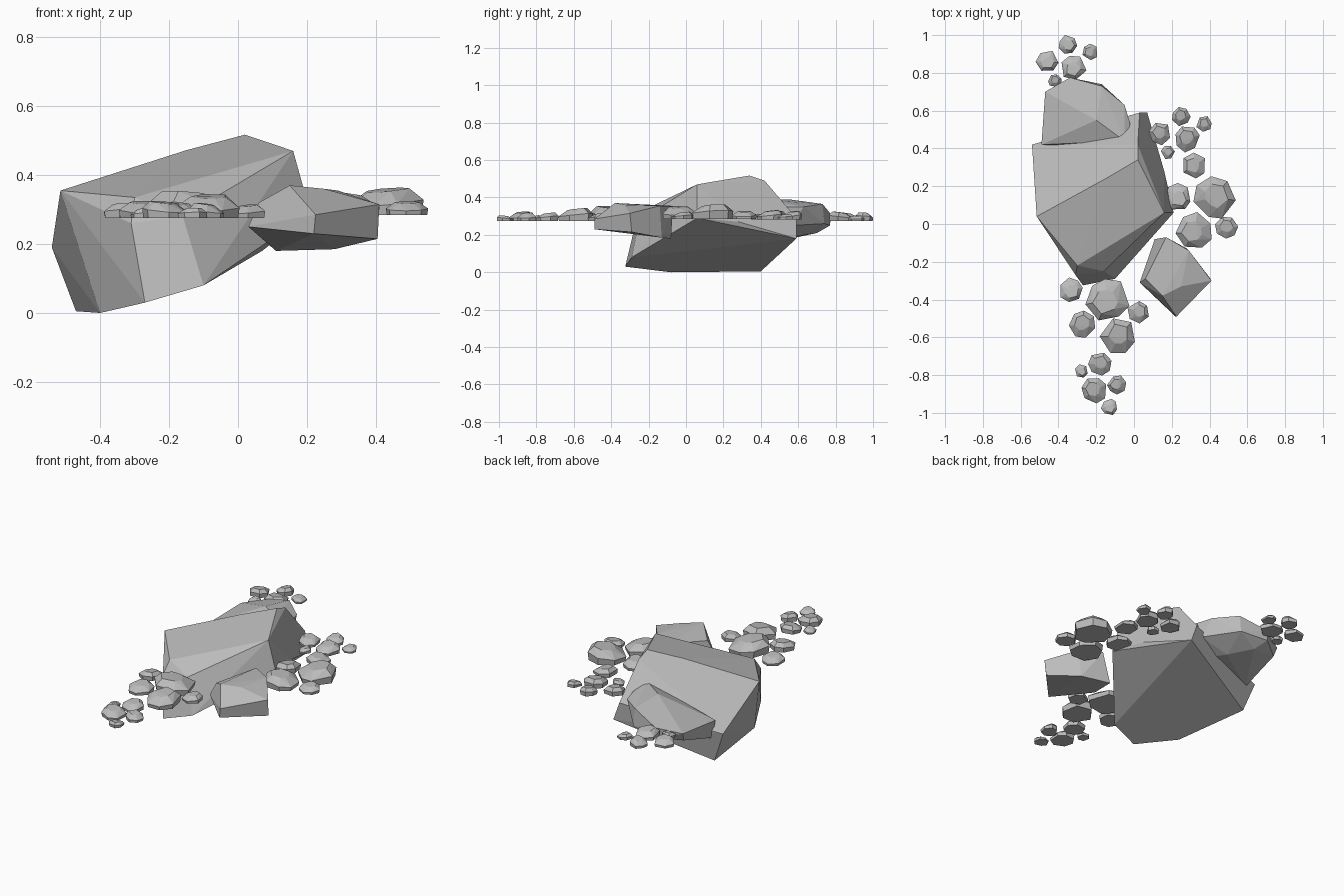
import bpy, bmesh, math, random
from mathutils import Vector, Matrix

random.seed(4)

cube = bpy.data.objects.get("Cube")
if cube:
    bpy.data.objects.remove(cube, do_unlink=True)

stone = bpy.data.materials.new("stone_grey")
stone.use_nodes = True
grey = (0.5, 0.5, 0.5, 1.0)
stone.diffuse_color = grey
stone.node_tree.nodes["Principled BSDF"].inputs["Base Color"].default_value = grey


def hull_rock(name, points):
    """Faceted rock: the convex hull of its corner points."""
    bm = bmesh.new()
    for point in points:
        bm.verts.new(point)
    result = bmesh.ops.convex_hull(bm, input=bm.verts)
    unused = set(result["geom_interior"]) | set(result["geom_unused"])
    bmesh.ops.delete(bm, geom=[g for g in unused if isinstance(g, bmesh.types.BMVert)],
                     context="VERTS")
    bmesh.ops.dissolve_limit(bm, angle_limit=math.radians(3),
                             verts=bm.verts, edges=bm.edges)
    bmesh.ops.recalc_face_normals(bm, faces=bm.faces)
    mesh = bpy.data.meshes.new(name)
    bm.to_mesh(mesh)
    bm.free()
    mesh.materials.append(stone)
    rock = bpy.data.objects.new(name, mesh)
    bpy.context.collection.objects.link(rock)
    return rock


def pebble(name, centre, radius, height, base, stretch=1.0):
    """Flat-bottomed stone: two wide rings below a small, tilted, off-centre top."""
    sides = random.choice((6, 7))
    turn = random.uniform(0, math.tau)
    tilt = random.uniform(0, math.tau)
    points = []
    for i in range(sides):
        angle = turn + math.tau * (i + random.uniform(-0.2, 0.2)) / sides
        way = Vector((math.cos(angle) * stretch, math.sin(angle), 0))
        reach = radius * random.uniform(0.93, 1.07)
        lean = math.cos(angle - tilt)
        rings = ((0.95, 0), (1, 0.45 + 0.15 * lean), (0.55 + 0.15 * lean, 0.9 + 0.1 * lean))
        for scale, level in rings:
            spot = Vector((centre.x, centre.y, base)) + way * reach * scale
            points.append(spot + Vector((0, 0, height * level)))
    hull_rock(name, points)


def cluster(name, layout, centre, degrees, base):
    """Place one group of pebbles, turned about its largest stone."""
    spin = Matrix.Rotation(math.radians(degrees), 2)
    for i, (x, y, radius, height) in enumerate(layout):
        spot = Vector(centre) + spin @ Vector((x, y))
        pebble(f"{name}_{i + 1}", spot, radius, height, base)


# Large tilted boulder
hull_rock("main_boulder", [
    # upper ridge and sloping top
    (0.02, 0.34, 0.517), (0.16, 0.06, 0.47), (-0.515, 0.04, 0.355),
    (-0.3, -0.22, 0.335), (0.02, 0.42, 0.49), (-0.15, 0.24, 0.472),
    # blunt front end
    (-0.16, -0.25, 0.28), (-0.31, -0.27, 0.26), (-0.27, -0.325, 0.03), (-0.1, -0.29, 0.08),
    # right rim and back corner
    (0.21, 0.06, 0.29), (0.16, 0.28, 0.27), (0.07, 0.59, 0.18), (0.03, 0.59, 0.29),
    # left side and underside
    (-0.54, 0.42, 0.19), (-0.4, -0.08, 0), (-0.47, 0.4, 0.005),
])

# Rounded slab behind the boulder
hull_rock("back_boulder", [
    (-0.05, 0.44, 0.385), (-0.02, 0.53, 0.35), (-0.05, 0.63, 0.35), (-0.17, 0.73, 0.365),
    (-0.2, 0.55, 0.39), (-0.34, 0.775, 0.31), (-0.47, 0.7, 0.28), (-0.49, 0.42, 0.26),
    (-0.34, 0.77, 0.25), (-0.17, 0.74, 0.26), (-0.46, 0.68, 0.23), (-0.03, 0.56, 0.25),
    (-0.3, 0.7, 0.21), (-0.2, 0.58, 0.19), (-0.47, 0.42, 0.15), (-0.1, 0.4, 0.2),
])

# Angular block at the front
hull_rock("front_boulder", [
    (0.03, -0.31, 0.25), (0.06, -0.29, 0.32), (0.22, -0.49, 0.23), (0.225, -0.49, 0.285),
    (0.41, -0.3, 0.315), (0.405, -0.29, 0.215), (0.15, -0.38, 0.37), (0.25, -0.33, 0.36),
    (0.17, -0.07, 0.355), (0.29, -0.14, 0.355), (0.11, -0.08, 0.18), (0.28, -0.13, 0.185),
])

# Pebble groups as x, y, radius and height, the largest stone first
small = [(0, 0, 0.068, 0.05), (-0.14, 0.03, 0.06, 0.045), (-0.03, 0.12, 0.05, 0.045),
         (0.09, 0.08, 0.043, 0.03), (-0.1, -0.07, 0.036, 0.03)]
medium = [(0, 0, 0.113, 0.08), (-0.1, -0.18, 0.098, 0.07), (-0.19, 0, 0.075, 0.05),
          (-0.1, 0.17, 0.065, 0.045), (0.07, -0.16, 0.06, 0.04)]

cluster("back_pebble", small, (-0.32, 0.83), 0, 0.275)
cluster("side_pebble", small, (0.28, 0.45), 0, 0.283)
cluster("front_pebble", small, (-0.21, -0.88), -90, 0.275)
cluster("side_stone", medium, (0.42, 0.14), 0, 0.284)
cluster("front_stone", medium, (-0.14, -0.4), 45, 0.275)
